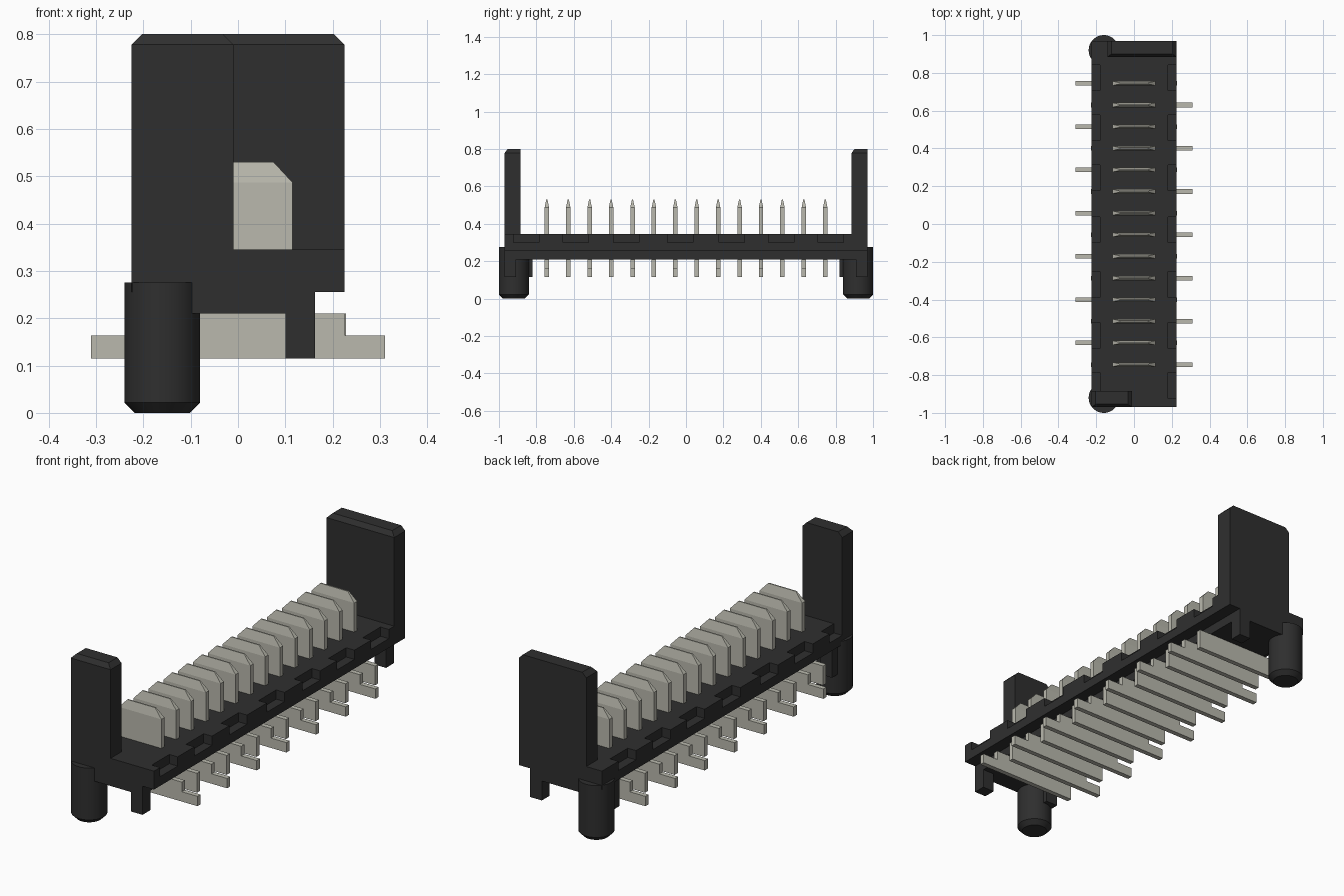
import bpy, bmesh, math

cube = bpy.data.objects.get("Cube")
if cube:
    bpy.data.objects.remove(cube, do_unlink=True)


def material(name, color, rough):
    m = bpy.data.materials.new(name)
    m.use_nodes = True
    m.diffuse_color = (*color, 1)
    bsdf = m.node_tree.nodes["Principled BSDF"]
    bsdf.inputs["Base Color"].default_value = (*color, 1)
    bsdf.inputs["Roughness"].default_value = rough
    return m


BLACK = material("black plastic", (0.028, 0.028, 0.028), 0.6)
METAL = material("pale metal", (0.49, 0.485, 0.42), 0.5)


def finish(name, bm, mat):
    bmesh.ops.recalc_face_normals(bm, faces=bm.faces)
    mesh = bpy.data.meshes.new(name)
    bm.to_mesh(mesh)
    bm.free()
    mesh.materials.append(mat)
    ob = bpy.data.objects.new(name, mesh)
    bpy.context.collection.objects.link(ob)
    return ob


def loft(bm, *rings):
    """Closed solid through rings that have equal point counts."""
    loops = [[bm.verts.new(p) for p in ring] for ring in rings]
    n = len(loops[0])
    bm.faces.new(loops[0][::-1])
    bm.faces.new(loops[-1])
    for a, b in zip(loops, loops[1:]):
        for i in range(n):
            j = (i + 1) % n
            bm.faces.new((a[i], a[j], b[j], b[i]))


def rect(x0, x1, y0, y1, z):
    return [(x0, y0, z), (x1, y0, z), (x1, y1, z), (x0, y1, z)]


def circle(cx, cy, r, z, n=48):
    return [(cx + r * math.cos(2 * math.pi * i / n),
             cy + r * math.sin(2 * math.pi * i / n), z) for i in range(n)]


def box(name, x0, x1, y0, y1, z0, z1):
    bm = bmesh.new()
    loft(bm, rect(x0, x1, y0, y1, z0), rect(x0, x1, y0, y1, z1))
    return finish(name, bm, BLACK)


# Housing: base plate, notched top layer, narrower underside
W, L = 0.225, 0.97
box("base_plate", -W, W, -L, L, 0.255, 0.30)
box("underside_core", -0.163, 0.163, -L, L, 0.21, 0.255)

notch_centres = [-0.855, -0.59, -0.32, -0.03, 0.245, 0.51, 0.775]
edge = [(W, -L)]
for c in notch_centres:
    a, b = c - 0.068, c + 0.068
    edge += [(W, a), (0.18, a), (0.18, b), (W, b)]
edge.append((W, L))
outline = edge + [(-x, y) for x, y in reversed(edge)]
bm = bmesh.new()
loft(bm, [(x, y, 0.30) for x, y in outline], [(x, y, 0.345) for x, y in outline])
finish("notched_top", bm, BLACK)


# Upright end walls with chamfered tops
def wall(name, x0, x1, y0, y1):
    bm = bmesh.new()
    loft(bm, rect(x0, x1, y0, y1, 0.30), rect(x0, x1, y0, y1, 0.778),
         rect(x0 + 0.022, x1 - 0.022, y0 + 0.016, y1, 0.80))
    finish(name, bm, BLACK)


wall("front_wall", -W, -0.01, -L, -0.885)
wall("back_wall", -0.14, W, 0.885, L)

# Locating pegs, feet and ribs at both ends
for end, s in (("front", -1), ("back", 1)):
    cx, cy = -0.16, 0.92 * s
    bm = bmesh.new()
    loft(bm, circle(cx, cy, 0.058, 0), circle(cx, cy, 0.08, 0.022),
         circle(cx, cy, 0.08, 0.275))
    peg = finish(end + "_peg", bm, BLACK)
    bpy.context.view_layer.objects.active = peg
    bpy.ops.object.select_all(action="DESELECT")
    peg.select_set(True)
    bpy.ops.object.shade_smooth_by_angle(angle=math.radians(30))
    y = sorted((s * 0.91, s * L))
    box(end + "_foot", 0.10, 0.163, *y, 0.115, 0.21)
    y = sorted((s * 0.82, s * 0.90))
    box(end + "_rib", -0.215, -0.15, *y, 0.115, 0.255)

# Contacts: tapered blade above, stepped solder tail below, alternating sides
T = 0.012
for i in range(14):
    y = -0.744 + i * 0.1145
    side = 1 if i % 2 == 0 else -1
    bm = bmesh.new()
    loft(bm, rect(-0.115, 0.115, y - T, y + T, 0.20),
         rect(-0.115, 0.115, y - T, y + T, 0.487),
         rect(-0.075, 0.075, y - 0.003, y + 0.003, 0.53))
    finish(f"contact_blade_{i + 1}", bm, METAL)
    profile = [(-0.228, 0.115), (0.31, 0.115), (0.31, 0.163),
               (0.226, 0.163), (0.226, 0.21), (-0.228, 0.21)]
    bm = bmesh.new()
    loft(bm, *[[(side * x, y + t, z) for x, z in profile] for t in (-T, T)])
    finish(f"contact_tail_{i + 1}", bm, METAL)
